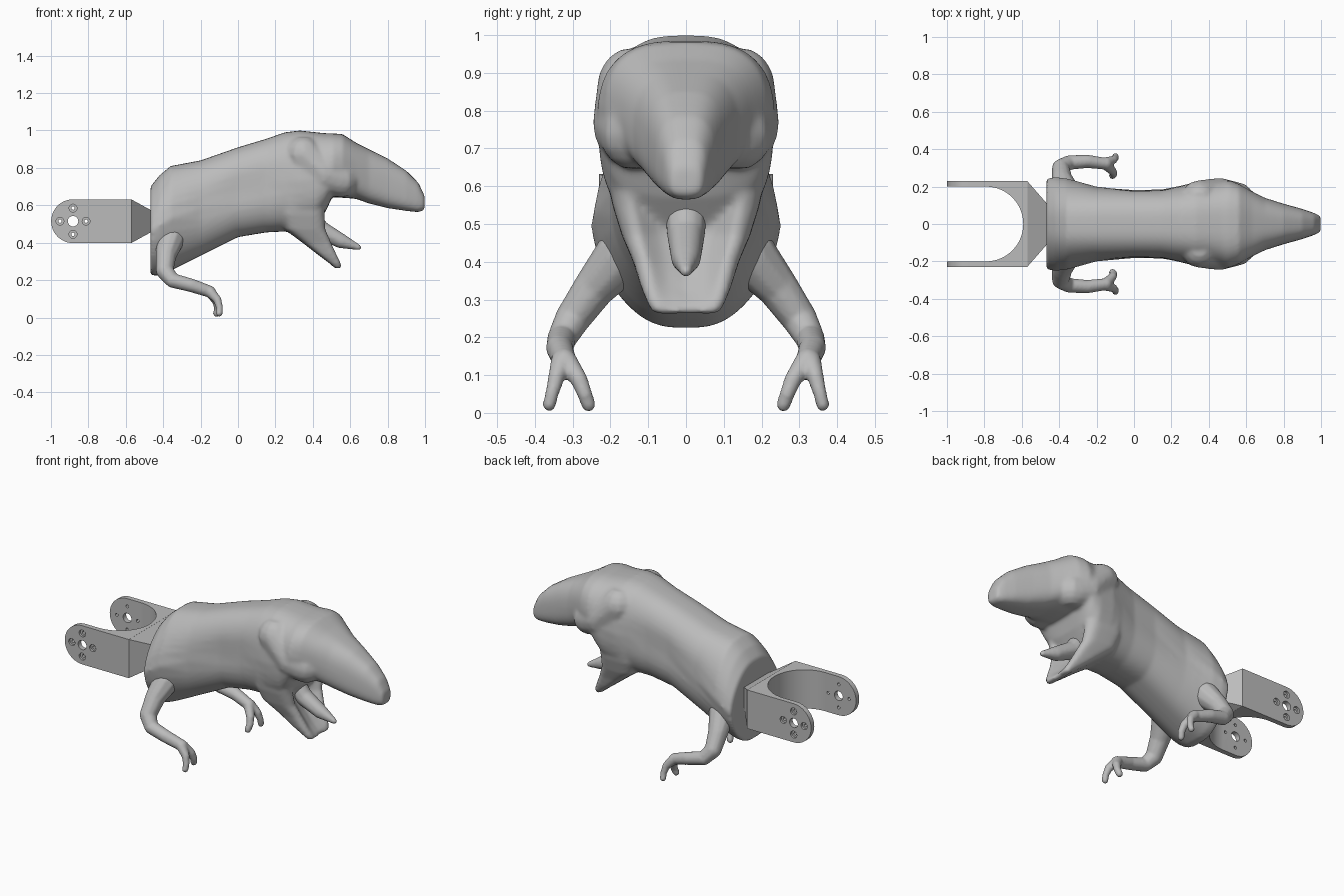
import bpy, bmesh, math
from mathutils import Vector

cube = bpy.data.objects.get("Cube")
if cube:
    bpy.data.objects.remove(cube, do_unlink=True)

grey = bpy.data.materials.new("plain_grey")
grey.use_nodes = True
grey.diffuse_color = (0.5, 0.5, 0.5, 1)
grey.node_tree.nodes["Principled BSDF"].inputs["Base Color"].default_value = (0.5, 0.5, 0.5, 1)


def finish(name, bm):
    bmesh.ops.recalc_face_normals(bm, faces=bm.faces)
    mesh = bpy.data.meshes.new(name)
    bm.to_mesh(mesh)
    bm.free()
    mesh.materials.append(grey)
    obj = bpy.data.objects.new(name, mesh)
    bpy.context.collection.objects.link(obj)
    return obj


def skin_over(obj, voxel, rounds):
    """Fuse overlapping volumes into one smooth skin."""
    mod = obj.modifiers.new("fuse", 'REMESH')
    mod.mode = 'VOXEL'
    mod.voxel_size = voxel
    mod.use_smooth_shade = True
    mod = obj.modifiers.new("soften", 'SMOOTH')
    mod.factor = 0.5
    mod.iterations = rounds


def hull(bm, points):
    verts = [bm.verts.new(p) for p in points]
    out = bmesh.ops.convex_hull(bm, input=verts)
    bmesh.ops.delete(bm, geom=list({v for v in out["geom_interior"] + out["geom_unused"]
                                    if isinstance(v, bmesh.types.BMVert)}), context='VERTS')


def ball(c, r):
    c = Vector(c)
    for i in range(1, 8):
        a = math.pi * i / 8
        for j in range(12):
            b = math.tau * j / 12
            yield c + r * Vector((math.sin(a) * math.cos(b), math.sin(a) * math.sin(b), math.cos(a)))


def limb(bm, path):
    """Tapered rounded limb through (x, y, z, radius) points."""
    for p, q in zip(path, path[1:]):
        hull(bm, list(ball(p[:3], p[3])) + list(ball(q[:3], q[3])))


def loft(bm, rings):
    rows = [[bm.verts.new(p) for p in ring] for ring in rings]
    n = len(rows[0])
    for a, b in zip(rows, rows[1:]):
        for i in range(n):
            bm.faces.new((a[i], a[(i + 1) % n], b[(i + 1) % n], b[i]))
    bm.faces.new(rows[0])
    bm.faces.new(rows[-1])


def superellipse(power, n=48):
    for i in range(n):
        a = math.tau * i / n
        c, s = math.cos(a), math.sin(a)
        yield math.copysign(abs(c) ** (2 / power), c), math.copysign(abs(s) ** (2 / power), s)


def prism(bm, pts, axis, lo, hi):
    rings = []
    for h in (lo, hi):
        rings.append([(a, h, b) if axis == 'y' else (a, b, h) for a, b in pts])
    loft(bm, rings)


def arc(cx, cy, r, start, end, n):
    return [(cx + r * math.cos(start + (end - start) * i / n),
             cy + r * math.sin(start + (end - start) * i / n)) for i in range(n + 1)]


# Torso, neck and upper head: x, top, bottom, half width, narrowing at top, narrowing at bottom
trunk = [(-.468, .7, .225, .245, .4, .35), (-.42, .76, .225, .252, .35, .35),
         (-.36, .81, .25, .245, .3, .3), (-.2, .84, .33, .21, .2, .2), (0, .91, .43, .195, .15, .12),
         (.15, .955, .455, .195, .12, .1), (.25, .99, .46, .21, .12, .1),
         (.33, 1.0, .46, .225, .12, .1), (.42, .99, .5, .232, .14, .05),
         (.47, .985, .57, .235, .14, .05), (.505, .985, .645, .235, .14, 0),
         (.56, .98, .64, .215, .08, .05), (.63, .935, .635, .175, .05, .05),
         (.7, .9, .61, .14, .1, 0), (.8, .85, .585, .108, .12, -.05), (.9, .785, .57, .08, .12, -.08),
         (.965, .72, .563, .058, .1, -.05), (.998, .65, .575, .042, 0, 0)]
bm = bmesh.new()
rings = []
for x, top, low, w, narrow_top, narrow_low in trunk:
    mid, half = (top + low) / 2, (top - low) / 2
    groove = .09 * max(0, 1 - (x / .3) ** 2)    # hollow along the flanks
    ring = []
    for c, s in superellipse(3):
        width = 1 - (narrow_top if s > 0 else narrow_low) * abs(s) ** 1.3
        width -= groove * math.exp(-((s - .05) / .35) ** 2)
        ring.append((x, w * c * width, mid + half * s))
    rings.append(ring)
loft(bm, rings)

# Hollowed lower jaw: z, back, front, half width, hollow depth
jaw = [(.7, .22, .45, .2, .0), (.63, .22, .478, .21, .04), (.55, .22, .472, .195, .08),
       (.47, .25, .478, .17, .08), (.4, .345, .505, .14, .06), (.33, .435, .535, .118, .035),
       (.285, .495, .555, .1, .012), (.262, .52, .552, .085, 0)]
rings = []
for z, back, front, w, depth in jaw:
    ring = []
    for c, s in superellipse(4.5):
        dent = depth * max(0, 1 - (s / .72) ** 2) if c > 0 else 0
        ring.append(((back + front) / 2 + (front - back) / 2 * c - dent, w * s, z))
    rings.append(ring)
loft(bm, rings)

# Hanging cheeks on both sides
for s in (-1, 1):
    limb(bm, [(.35, s * .135, .87, .1), (.46, s * .14, .765, .108), (.55, s * .13, .735, .095)])
skin_over(finish("body", bm), .01, 8)

# Tongue
bm = bmesh.new()
limb(bm, [(.36, 0, .56, .06), (.44, 0, .47, .05), (.55, 0, .41, .04), (.645, 0, .375, .015)])
skin_over(finish("tongue", bm), .007, 4)

# Arms with two-fingered hands
for s, side in ((1, "left"), (-1, "right")):
    bm = bmesh.new()
    arm = [(-.36, .165, .42, .075), (-.385, .24, .335, .056), (-.392, .3, .25, .047),
           (-.35, .328, .198, .039), (-.25, .335, .172, .036), (-.15, .322, .138, .032)]
    inner = [(-.15, .318, .138, .03), (-.115, .283, .088, .023), (-.108, .268, .05, .02),
             (-.115, .258, .022, .019)]
    outer = [(-.15, .328, .138, .03), (-.11, .343, .095, .022), (-.098, .355, .05, .018),
             (-.1, .362, .022, .018)]
    for path in (arm, inner, outer):
        limb(bm, [(x, s * y, z, r) for x, y, z, r in path])
    skin_over(finish(side + "_arm", bm), .007, 4)

# Forked mounting bracket with rounded ends
HOLE_X, HOLE_Z = -.882, .515
bm = bmesh.new()
prism(bm, arc(HOLE_X, HOLE_Z, .117, math.pi / 2, math.pi * 1.5, 24) + [(-.57, .398), (-.57, .632)],
      'y', -.23, .23)
bracket = finish("mounting_bracket", bm)

# Cutters: the U-shaped gap, the bores and the shallow counterbores
around = [(.07, 0), (-.07, 0), (0, .07), (0, -.07)]


def circle(dx, dz, r):
    return arc(HOLE_X + dx, HOLE_Z + dz, r, 0, math.tau, 24)[:-1]


gap, bores, sinks = bmesh.new(), bmesh.new(), bmesh.new()
prism(gap, arc(-.792, 0, .2, -math.pi / 2, math.pi / 2, 40) + [(-1.1, .2), (-1.1, -.2)], 'z', .3, .8)
prism(bores, circle(0, 0, .028), 'y', -.4, .4)
for dx, dz in around:
    prism(bores, circle(dx, dz, .009), 'y', -.4, .4)
    for s in (-1, 1):
        prism(sinks, circle(dx, dz, .021), 'y', s * .217, s * .3)
for name, cut in (("gap_cutter", gap), ("bore_cutter", bores), ("sink_cutter", sinks)):
    cutter = finish(name, cut)
    mod = bracket.modifiers.new(name, 'BOOLEAN')
    mod.operation = 'DIFFERENCE'
    mod.solver = 'EXACT'
    mod.object = cutter

# Bake the cuts, then drop the cutters
bpy.context.view_layer.update()
done = bpy.data.meshes.new_from_object(bracket.evaluated_get(bpy.context.evaluated_depsgraph_get()))
for mod in list(bracket.modifiers):
    cutter = mod.object
    bracket.modifiers.remove(mod)
    bpy.data.objects.remove(cutter, do_unlink=True)
bracket.data = done
bpy.ops.object.select_all(action='DESELECT')
bracket.select_set(True)
bpy.context.view_layer.objects.active = bracket
bpy.ops.object.shade_smooth_by_angle(angle=math.radians(30))

# Tapered stem joining bracket and body
bm = bmesh.new()
hull(bm, [(x, sy * w, .515 + sz * h) for x, w, h in ((-.571, .23, .117), (-.44, .08, .045))
          for sy in (-1, 1) for sz in (-1, 1)])
finish("bracket_stem", bm)
